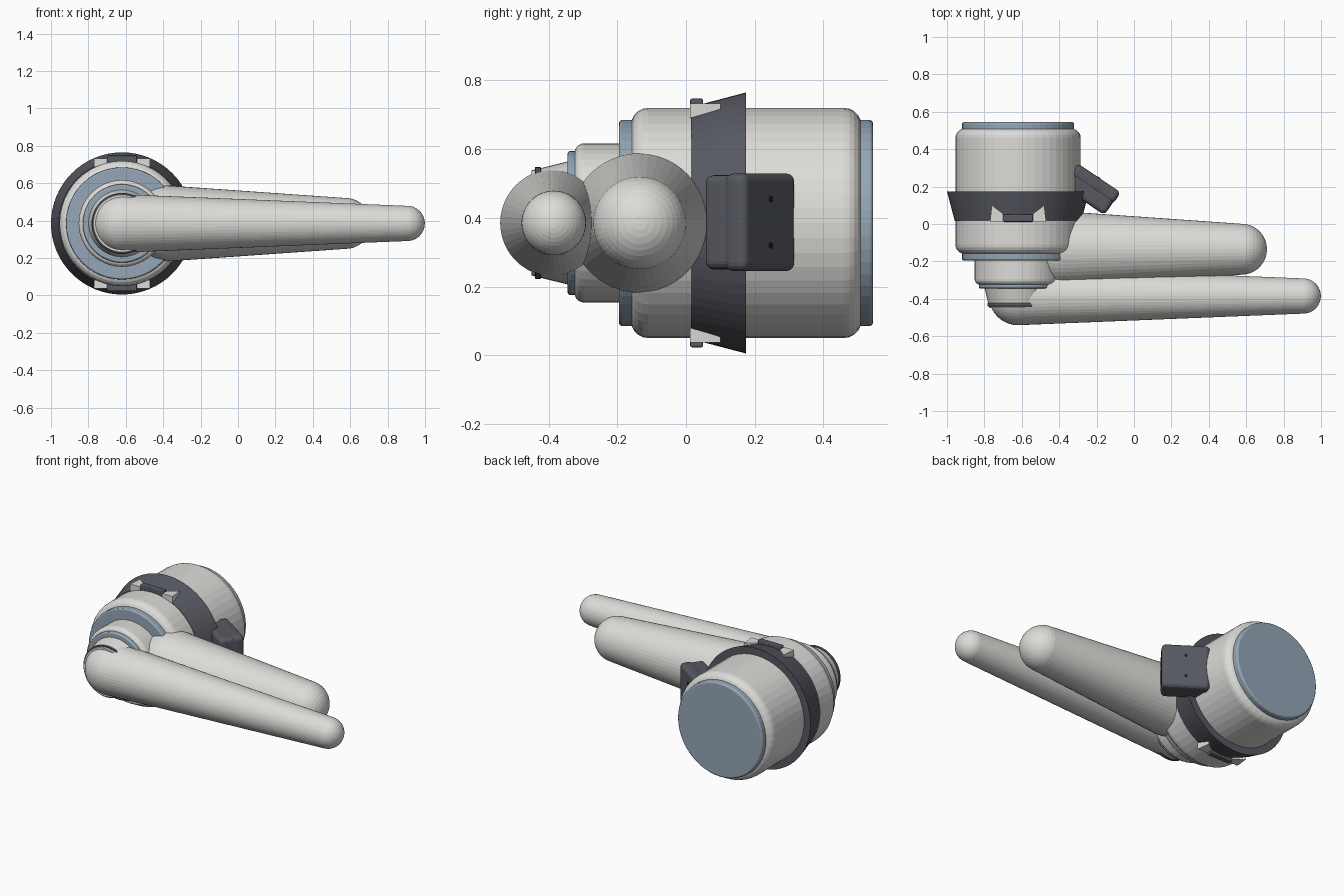
import bpy, bmesh
from math import pi, sin, cos, radians
from mathutils import Matrix, Vector

cube = bpy.data.objects.get("Cube")
if cube:
    bpy.data.objects.remove(cube, do_unlink=True)

CX, CZ = -0.62, 0.385   # joint axis, running along y


def material(name, rgb):
    m = bpy.data.materials.new(name)
    m.use_nodes = True
    m.diffuse_color = (*rgb, 1)
    bsdf = next(n for n in m.node_tree.nodes if n.type == 'BSDF_PRINCIPLED')
    bsdf.inputs["Base Color"].default_value = (*rgb, 1)
    bsdf.inputs["Roughness"].default_value = 0.6
    return m


WHITE = material("warm_white", (0.72, 0.715, 0.69))
BLUE = material("blue_grey", (0.30, 0.385, 0.47))
DARK = material("dark_grey", (0.095, 0.10, 0.12))
BLACK = material("black", (0.02, 0.02, 0.025))


def finish(name, bm, mat, matrix=None):
    bmesh.ops.recalc_face_normals(bm, faces=bm.faces[:])
    if matrix:
        bm.transform(matrix)
    me = bpy.data.meshes.new(name)
    bm.to_mesh(me)
    bm.free()
    me.materials.append(mat)
    ob = bpy.data.objects.new(name, me)
    bpy.context.collection.objects.link(ob)
    return ob


def lathe(name, profile, mat, axis, origin, sides=48):
    """Turn (distance along axis, radius) points around the axis."""
    bm = bmesh.new()
    axis = Vector(axis)
    side = Vector((0, 0, 1))
    vs = [bm.verts.new(axis * d + side * r) for d, r in profile]
    es = [bm.edges.new(p) for p in zip(vs, vs[1:])]
    bmesh.ops.spin(bm, geom=vs + es, cent=(0, 0, 0), axis=axis,
                   angle=2 * pi, steps=sides)
    bmesh.ops.remove_doubles(bm, verts=bm.verts[:], dist=1e-5)
    return finish(name, bm, mat, Matrix.Translation(origin))


def drum(name, y0, y1, r, round_, mat):
    """Cylinder on the joint axis with rounded rims."""
    steps = [pi / 2 * i / 5 for i in range(6)]
    prof = [(y0, 0)]
    prof += [(y0 + round_ * (1 - sin(a)), r - round_ * (1 - cos(a))) for a in reversed(steps)]
    prof = [(y0, 0)]
    prof += [(y0 + round_ * (1 - cos(a)), r - round_ * (1 - sin(a))) for a in steps]
    prof += [(y1 - round_ * (1 - cos(a)), r - round_ * (1 - sin(a))) for a in reversed(steps)]
    prof += [(y1, 0)]
    return lathe(name, prof, mat, (0, 1, 0), (CX, 0, CZ))


def arm(name, x0, x1, y, r0, r1):
    """Tapered rod along x with half-ball ends."""
    n = 10
    arc = [pi / 2 * i / n for i in range(n + 1)]
    prof = [(x0 - r0 * cos(a), r0 * sin(a)) for a in arc]
    prof += [(x1 + r1 * cos(a), r1 * sin(a)) for a in reversed(arc)]
    return lathe(name, prof, WHITE, (1, 0, 0), (0, y, CZ))


def block(name, size, mat, matrix, bevel=0.0):
    bm = bmesh.new()
    bmesh.ops.create_cube(bm, size=1)
    bm.transform(Matrix.Diagonal((*size, 1)))
    if bevel:
        bmesh.ops.bevel(bm, geom=bm.edges[:], offset=bevel, segments=4,
                        profile=0.5, affect='EDGES')
    return finish(name, bm, mat, matrix)


# Stacked joint housing, back to front
drum("back_cap", 0.48, 0.545, 0.30, 0.012, BLUE)
drum("main_housing", -0.16, 0.51, 0.335, 0.05, WHITE)
drum("large_ring", -0.195, -0.13, 0.30, 0.01, BLUE)
drum("middle_housing", -0.325, -0.15, 0.232, 0.03, WHITE)
drum("small_ring", -0.345, -0.29, 0.21, 0.01, BLUE)
lathe("elbow_neck", [(-0.45, 0), (-0.45, 0.153), (-0.34, 0.18), (-0.30, 0.18), (-0.30, 0)],
      WHITE, (0, 1, 0), (CX, 0, CZ))
drum("elbow_seal", -0.44, -0.422, 0.163, 0.003, DARK)

# Flared collar
lathe("collar", [(0.015, 0), (0.015, 0.338), (0.175, 0.38), (0.175, 0)],
      DARK, (0, 1, 0), (CX, 0, CZ), 64)

# Tapered arms
arm("upper_arm", -0.38, 0.575, -0.135, 0.203, 0.136)
arm("lower_arm", -0.62, 0.905, -0.385, 0.156, 0.094)

# Latch and lugs on the top and bottom of the collar
outline = [(0.08, 0.012), (0.15, 0.012), (0.14, 0.1), (0.08, 0.055)]
for end, up in (("top", 1), ("bottom", -1)):
    block(end + "_latch", (0.16, 0.038, 0.05), DARK,
          Matrix.Translation((CX, 0.031, CZ + up * 0.337)), 0.006)
    for hand, s in (("left", 1), ("right", -1)):
        bm = bmesh.new()
        top = [bm.verts.new((CX + s * x, y, CZ + up * 0.348)) for x, y in outline]
        low = [bm.verts.new((CX + s * x, y, CZ + up * (0.305 + 0.3 * (y - 0.012))))
               for x, y in outline]
        bm.faces.new(top)
        bm.faces.new(low)
        for i in range(4):
            j = (i + 1) % 4
            bm.faces.new((top[i], top[j], low[j], low[i]))
        finish(f"{end}_{hand}_lug", bm, WHITE)

# Angled sensor box beside the collar; its local +y is the outer face
pose = Matrix.Translation((-0.228, 0.185, 0.387)) @ Matrix.Rotation(radians(-34), 4, 'Z')
block("sensor_body", (0.27, 0.11, 0.275), DARK, pose @ Matrix.Translation((0, -0.02, 0)), 0.025)
block("sensor_cover", (0.28, 0.075, 0.285), DARK, pose @ Matrix.Translation((0, 0.037, 0)), 0.025)
for name, z in (("upper_screw", 0.068), ("lower_screw", -0.068)):
    bm = bmesh.new()
    bmesh.ops.create_cone(bm, cap_ends=True, segments=16, radius1=0.009,
                          radius2=0.009, depth=0.004)
    finish(name, bm, BLACK, pose @ Matrix.Translation((0, 0.075, z))
           @ Matrix.Rotation(pi / 2, 4, 'X'))
